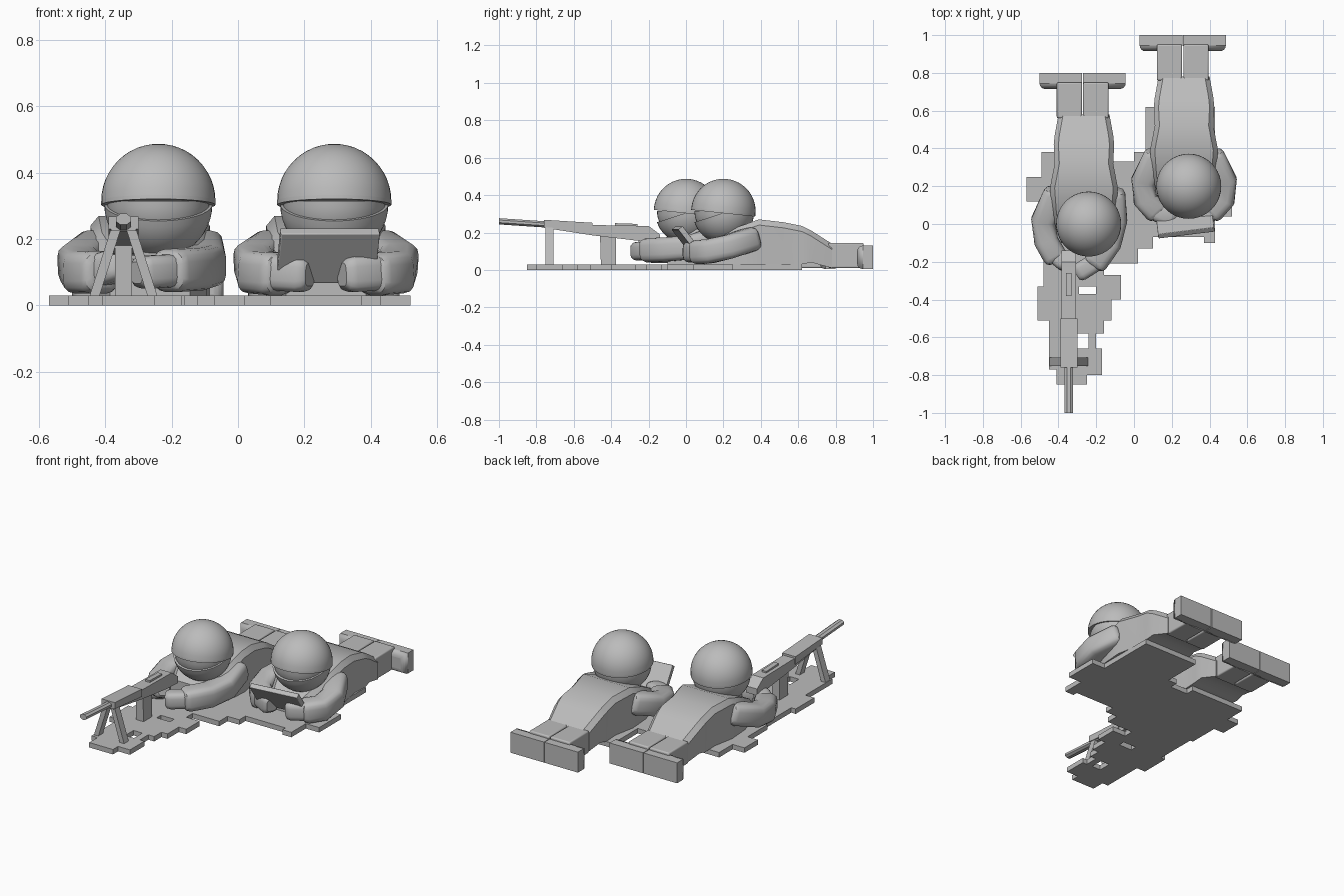
import bpy, bmesh, math
from mathutils import Vector, Matrix

if "Cube" in bpy.data.objects:
    bpy.data.objects.remove(bpy.data.objects["Cube"])

GREY = (0.5, 0.5, 0.5, 1)
grey = bpy.data.materials.new("plain_grey")
grey.use_nodes = True
grey.diffuse_color = GREY
grey.node_tree.nodes["Principled BSDF"].inputs["Base Color"].default_value = GREY


def finish(bm, name, loc=(0, 0, 0), rot=(0, 0, 0), bevel=0, smooth=True):
    """Turn a bmesh into a named, coloured object."""
    bmesh.ops.recalc_face_normals(bm, faces=bm.faces)
    mesh = bpy.data.meshes.new(name)
    bm.to_mesh(mesh)
    bm.free()
    mesh.materials.append(grey)
    ob = bpy.data.objects.new(name, mesh)
    bpy.context.collection.objects.link(ob)
    ob.location = loc
    ob.rotation_euler = [math.radians(a) for a in rot]
    if bevel:
        mod = ob.modifiers.new("bevel", "BEVEL")
        mod.width, mod.segments = bevel, 3
    if smooth:
        bpy.ops.object.select_all(action="DESELECT")
        ob.select_set(True)
        bpy.context.view_layer.objects.active = ob
        bpy.ops.object.shade_smooth_by_angle(angle=math.radians(35))
    return ob


def add_box(bm, x0, x1, y0, y1, z0, z1):
    size = Matrix.Diagonal((x1 - x0, y1 - y0, z1 - z0, 1))
    mid = Matrix.Translation(((x0 + x1) / 2, (y0 + y1) / 2, (z0 + z1) / 2))
    bmesh.ops.create_cube(bm, size=1, matrix=mid @ size)


def box(name, *bounds, **kw):
    bm = bmesh.new()
    add_box(bm, *bounds)
    return finish(bm, name, **kw)


def loft(name, rings, **kw):
    """Skin a list of equal-length point rings and cap both ends."""
    bm = bmesh.new()
    loops = [[bm.verts.new(p) for p in ring] for ring in rings]
    n = len(loops[0])
    for a, b in zip(loops, loops[1:]):
        for i in range(n):
            j = (i + 1) % n
            bm.faces.new((a[i], a[j], b[j], b[i]))
    bm.faces.new(loops[0])
    bm.faces.new(loops[-1])
    return finish(bm, name, **kw)


def limb(name, points, width=0.065, height=0.065, sides=16):
    """Rounded-square tube with softened ends along a path."""
    pts = [Vector(p) for p in points]
    rings = []
    last = len(pts) - 1
    for i, p in enumerate(pts):
        d = (pts[min(i + 1, last)] - pts[max(i - 1, 0)]).normalized()
        side = d.cross(Vector((0, 0, 1))).normalized()
        up = side.cross(d)

        def ring(shift, s):
            out = []
            for k in range(sides):
                a = math.tau * (k + 0.5) / sides
                c, v = math.cos(a), math.sin(a)
                c, v = (math.copysign(abs(t) ** 0.55, t) for t in (c, v))
                out.append(p + d * shift + side * c * s * width + up * v * s * height)
            return out
        if i == 0:
            rings += [ring(-0.03, 0.65), ring(-0.02, 0.88)]
        rings.append(ring(0, 1))
        if i == last:
            rings += [ring(0.02, 0.88), ring(0.03, 0.65)]
    loft(name, rings)


def dome(name, radius, loc, rot, lower=False, lip=0):
    """Half sphere, upper or lower, with an optional straight lip."""
    bm = bmesh.new()
    bmesh.ops.create_uvsphere(bm, u_segments=40, v_segments=24, radius=radius)
    sign = -1 if lower else 1
    bmesh.ops.bisect_plane(bm, geom=bm.verts[:] + bm.edges[:] + bm.faces[:],
                           plane_co=(0, 0, 0), plane_no=(0, 0, -sign), clear_outer=True)
    rim = [e for e in bm.edges if e.is_boundary]
    if lip:
        new = bmesh.ops.extrude_edge_only(bm, edges=rim)["geom"]
        bmesh.ops.translate(bm, vec=(0, 0, -lip),
                            verts=[g for g in new if isinstance(g, bmesh.types.BMVert)])
        rim = [e for e in bm.edges if e.is_boundary]
    bmesh.ops.holes_fill(bm, edges=rim)
    finish(bm, name, loc=loc, rot=rot)


def soldier(tag, ox, oy):
    """Prone figure: head, torso, legs and boots."""
    head = (ox + 0.025, oy, 0.315)
    dome(tag + "_helmet", 0.172, head, (-6, 0, 0), lip=0.012)
    dome(tag + "_face", 0.155, head, (0, 0, 0), lower=True)
    dome(tag + "_scarf", 0.163, (head[0], oy, 0.305), (18, 0, 0), lower=True)
    # torso sections: distance back, half width, bottom, top
    sections = [(-.1, .12, .03, .14), (.05, .17, .03, .22), (.19, .18, .03, .27),
                (.32, .155, .03, .255), (.42, .16, .03, .235),
                (.47, .155, .04, .21), (.58, .135, .01, .14)]
    rings = []
    for y, w, lo, hi in sections:
        half = [(w, lo), (w, hi - 0.03), (w - 0.025, hi)]
        ring = half + [(-x, z) for x, z in reversed(half)]
        rings.append([(ox + x, oy + y, z) for x, z in ring])
    loft(tag + "_torso", rings)
    for side, s in (("left", 1), ("right", -1)):
        cx = ox - 0.007
        x0, x1 = sorted((cx + s * 0.003, cx + s * 0.137))
        box(f"{tag}_{side}_leg", x0, x1, oy + .56, oy + .75, .01, .145, bevel=0.008)
        x0, x1 = sorted((cx + s * 0.002, cx + s * 0.228))
        boot = box(f"{tag}_{side}_boot", x0, x1, oy + .715, oy + .8, .005, .13)
        # round only the boot's front edges
        weights = boot.data.attributes.new("bevel_weight_edge", "FLOAT", "EDGE")
        for e in boot.data.edges:
            if all(boot.data.vertices[v].co.y < oy + .73 for v in e.vertices):
                weights.data[e.index].value = 1
        mod = boot.modifiers.new("bevel", "BEVEL")
        mod.limit_method, mod.width, mod.segments = "WEIGHT", 0.03, 4


SHOOTER, SPOTTER = (-0.265, 0), (0.265, 0.2)
soldier("shooter", *SHOOTER)
soldier("spotter", *SPOTTER)

# Arms of the figure with the tablet, mirrored about its body
for side, s in (("left", 1), ("right", -1)):
    x, y = SPOTTER
    limb(f"spotter_{side}_arm", [(x + s * .155, y + .15, .165), (x + s * .215, y + .03, .125),
                                 (x + s * .205, y - .07, .1), (x + s * .15, y - .13, .095)])
    limb(f"spotter_{side}_hand", [(x + s * .16, y - .13, .1), (x + s * .075, y - .17, .095)],
         .05, .055)

# Arms of the shooter, reaching towards the weapon
limb("shooter_right_arm", [(-.42, .15, .165), (-.48, .02, .12), (-.465, -.09, .1), (-.42, -.17, .1)])
limb("shooter_right_hand", [(-.43, -.15, .1), (-.37, -.2, .12)], .05, .05)
limb("shooter_left_arm", [(-.11, .15, .165), (-.1, .02, .12), (-.13, -.1, .11), (-.2, -.2, .105)])
limb("shooter_left_hand", [(-.2, -.2, .105), (-.28, -.25, .1)], .05, .05)

# Tablet leaning away from its reader
box("tablet", -.15, .15, -.015, .015, -.095, .095, loc=(.27, .01, .15), rot=(38, 0, 7),
    bevel=0.004)

# Rifle: sloping body, raised handguard and barrel
GUN_X = -0.345


def gun_part(name, width, outline):
    """Side outline of (y, z) points given a width."""
    loft(name, [[(GUN_X + s * width / 2, y, z) for y, z in outline] for s in (-1, 1)])


gun_part("rifle_body", .075, [(-.76, .25), (-.5, .24), (-.2, .235), (-.14, .19), (-.14, .15),
                              (-.25, .155), (-.5, .185), (-.76, .225)])
gun_part("rifle_handguard", .09, [(-.76, .268), (-.5, .252), (-.5, .205), (-.76, .23)])
gun_part("rifle_magazine", .05, [(-.46, .2), (-.375, .19), (-.375, .03), (-.455, .03)])
gun_part("rifle_sight_rail", .03, [(-.38, .25), (-.26, .246), (-.26, .23), (-.38, .23)])
barrel = []
for y, z in ((-1, .26), (-.7, .24)):
    barrel.append([(GUN_X + .025 * math.cos(math.tau * (k + .5) / 8), y,
                    z + .018 * math.sin(math.tau * (k + .5) / 8)) for k in range(8)])
loft("rifle_barrel", barrel)

# Bipod legs
for side, s in (("left", 1), ("right", -1)):
    rings = []
    for x, z in ((.09, .02), (.02, .24)):
        rings.append([(GUN_X + s * (x + dx), -.73 + dy, z)
                      for dx, dy in ((-.015, -.022), (.015, -.022), (.015, .022), (-.015, .022))])
    loft(f"bipod_{side}_leg", rings)

# Ground mat of stepped strips, in hundredths: back, front, right, left
STRIPS = [(62, 38, 6, 43), (38, 33, -49, -12), (38, 33, 0, 43), (33, 25, -49, 43),
          (25, 12, -57, 52), (12, 4, -50, 52), (4, -7, -50, 43), (-7, -13, -48, 10),
          (-7, -10, 37, 43), (-13, -21, -48, 2), (-21, -27, -48, -16), (-27, -33, -48, -7),
          (-33, -37, -51, -29), (-33, -37, -20, -7), (-37, -40, -51, -7), (-40, -51, -51, -12),
          (-51, -58, -45, -16), (-58, -66, -45, -30), (-58, -66, -24, -20),
          (-66, -77, -45, -17), (-77, -80, -41, -17), (-80, -85, -41, -25)]
bm = bmesh.new()
for back, front, right, left in STRIPS:
    add_box(bm, right / 100, left / 100, front / 100, back / 100, 0, .03)
finish(bm, "ground_mat", smooth=False)
